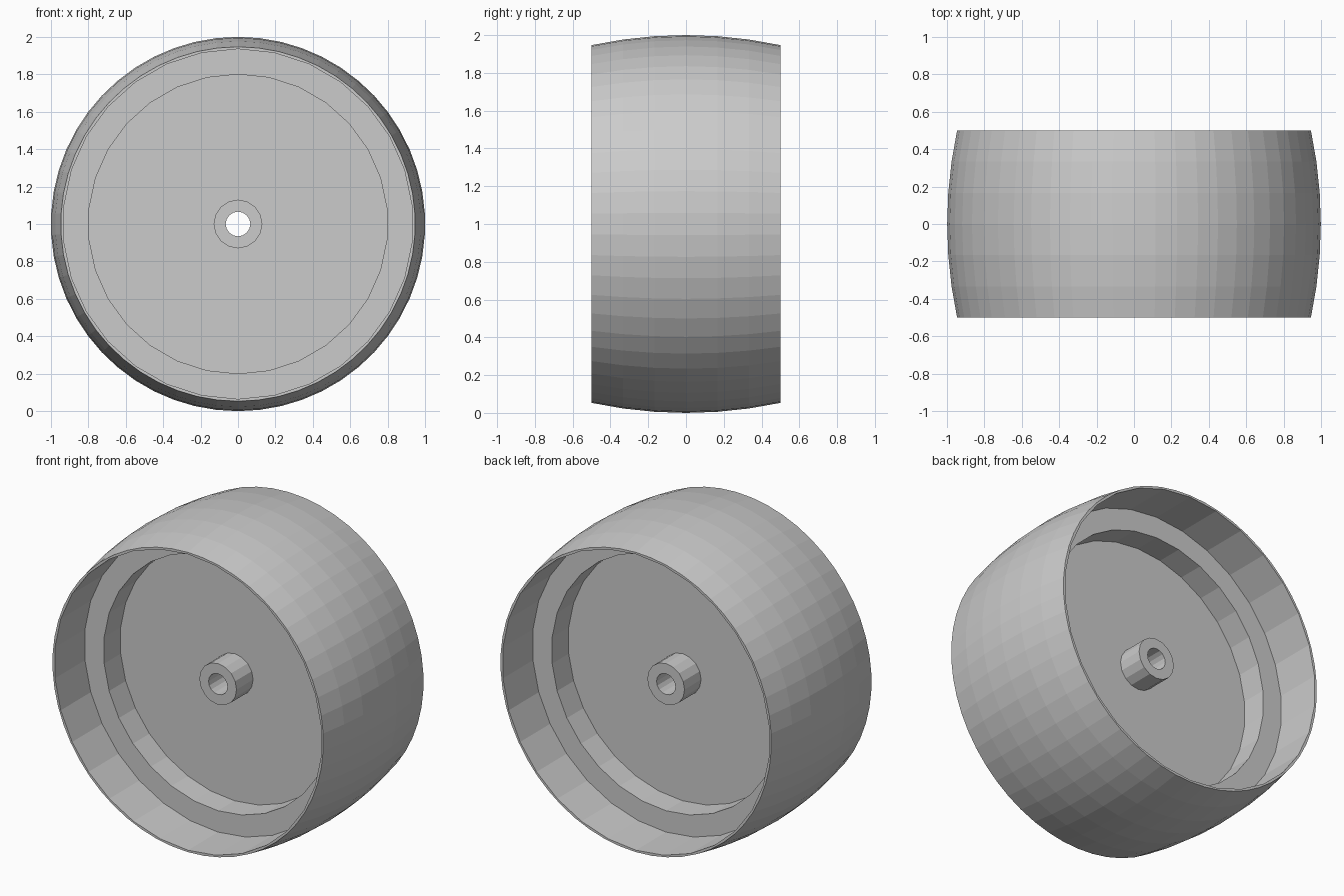
import bpy, bmesh, math

if "Cube" in bpy.data.objects:
    bpy.data.objects.remove(bpy.data.objects["Cube"])

CZ = 1.0  # axle height


def lathe(name, profile, n):
    """Solid of revolution about the y axis from (radius, y) points, flat end caps."""
    bm = bmesh.new()
    rings = []
    for r, y in profile:
        rings.append([bm.verts.new((r * math.sin(2 * math.pi * i / n), y,
                                    CZ + r * math.cos(2 * math.pi * i / n)))
                      for i in range(n)])
    for a, b in zip(rings, rings[1:]):
        for i in range(n):
            j = (i + 1) % n
            bm.faces.new((a[i], a[j], b[j], b[i]))
    bm.faces.new(rings[0])
    bm.faces.new(rings[-1])
    bmesh.ops.recalc_face_normals(bm, faces=bm.faces)
    me = bpy.data.meshes.new(name)
    bm.to_mesh(me)
    bm.free()
    ob = bpy.data.objects.new(name, me)
    bpy.context.collection.objects.link(ob)
    return ob


def boolean(target, tool, op):
    mod = target.modifiers.new(op.title(), 'BOOLEAN')
    mod.operation = op
    mod.solver = 'EXACT'
    mod.object = tool
    bpy.context.view_layer.objects.active = target
    bpy.ops.object.modifier_apply(modifier=mod.name)
    bpy.data.objects.remove(tool, do_unlink=True)


# Crowned barrel: tread follows a shallow arc across its width
half, sag = 0.5, 0.053
R = (half ** 2 + sag ** 2) / (2 * sag)
ys = [half * k / 3 for k in range(-3, 4)]
wheel = lathe("wheel", [(1 - R + math.sqrt(R * R - y * y), y) for y in ys], 54)

# Stepped recess on both faces, leaving an inner rib and a thin web
for s in (-1, 1):
    boolean(wheel, lathe("recess_cutter",
                         [(0.80, s * 0.035), (0.80, s * 0.25)], 30), 'DIFFERENCE')
    boolean(wheel, lathe("rim_cutter",
                         [(0.935, s * 0.20), (0.935, s * 0.6)], 30), 'DIFFERENCE')

# Hub and axle bore
boolean(wheel, lathe("hub", [(0.13, -0.20), (0.13, 0.20)], 16), 'UNION')
boolean(wheel, lathe("bore_cutter", [(0.066, -0.6), (0.066, 0.6)], 16), 'DIFFERENCE')
